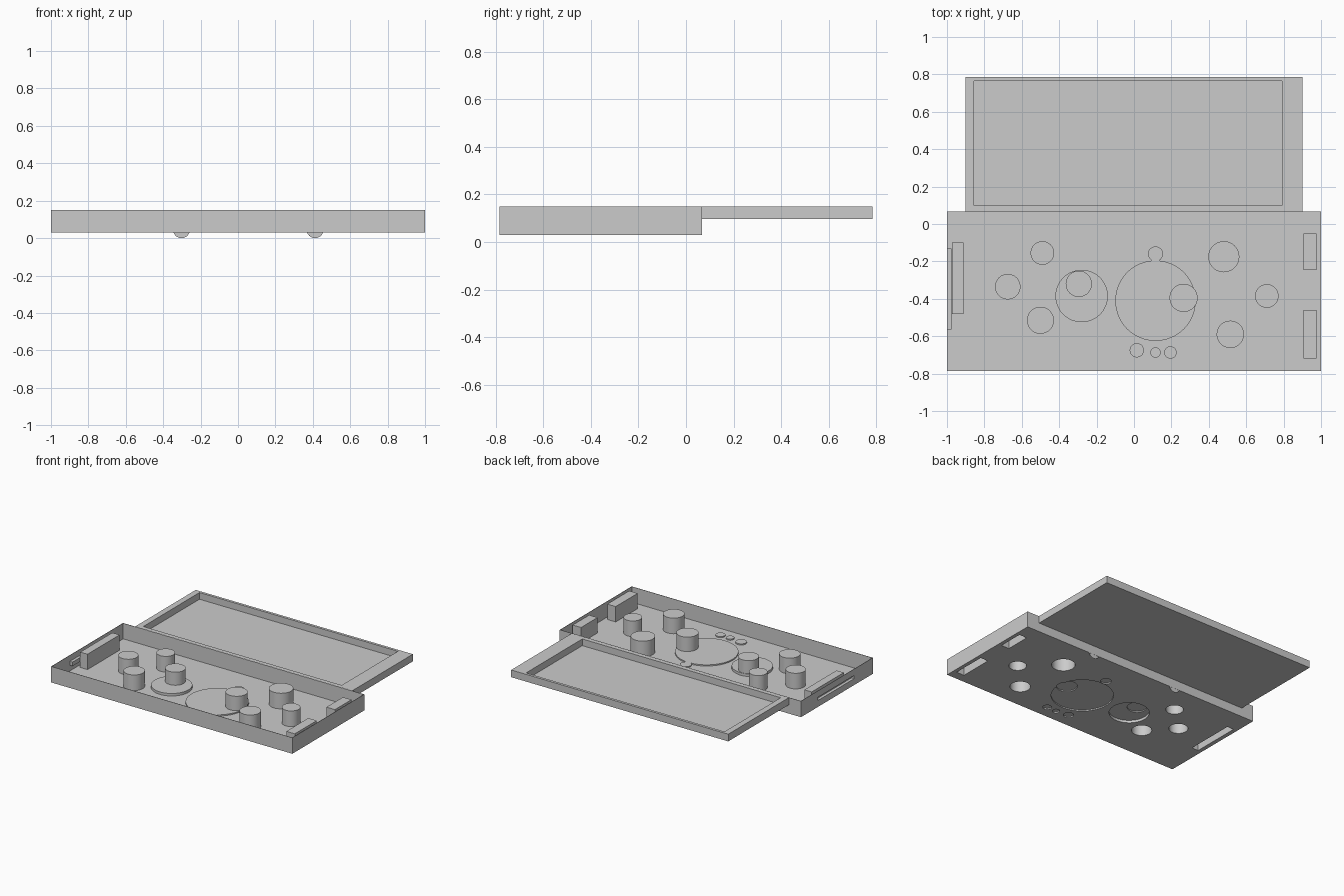
import bpy
import math

if "Cube" in bpy.data.objects:
    bpy.data.objects.remove(bpy.data.objects["Cube"], do_unlink=True)

T = 0.003          # sheet thickness
FLOOR, RIM = 0.03, 0.15

grey = bpy.data.materials.new("plain grey")
grey.use_nodes = True
grey.diffuse_color = (0.6, 0.6, 0.6, 1)
grey.node_tree.nodes["Principled BSDF"].inputs["Base Color"].default_value = (0.6, 0.6, 0.6, 1)


def box(name, x0, x1, y0, y1, z0, z1):
    bpy.ops.mesh.primitive_cube_add(size=1, location=((x0 + x1) / 2, (y0 + y1) / 2, (z0 + z1) / 2))
    ob = bpy.context.object
    ob.name = name
    ob.scale = (x1 - x0, y1 - y0, z1 - z0)
    bpy.ops.object.transform_apply(location=True, rotation=True, scale=True)
    ob.data.materials.append(grey)
    return ob


def cylinder(name, x, y, r, z0, z1):
    bpy.ops.mesh.primitive_cylinder_add(vertices=64, radius=r, depth=z1 - z0, location=(x, y, (z0 + z1) / 2))
    ob = bpy.context.object
    ob.name = name
    bpy.ops.object.transform_apply(location=True, rotation=True, scale=True)
    ob.data.materials.append(grey)
    return ob


def combine(target, tool, operation):
    mod = target.modifiers.new("combine", 'BOOLEAN')
    mod.operation = operation
    mod.solver = 'EXACT'
    mod.object = tool
    bpy.context.view_layer.objects.active = target
    bpy.ops.object.modifier_apply(modifier=mod.name)
    bpy.data.objects.remove(tool, do_unlink=True)


# Round bosses pressed up from the floor: x, y, radius, top height
PADS = [
    (0.115, -0.41, 0.215, 0.042), (0.115, -0.16, 0.04, 0.042),
    (-0.28, -0.385, 0.14, 0.052),
    (0.015, -0.675, 0.038, 0.042), (0.115, -0.687, 0.028, 0.042), (0.195, -0.687, 0.033, 0.042),
]
PEGS = [
    (-0.49, -0.155, 0.063, RIM), (-0.675, -0.335, 0.068, RIM), (-0.5, -0.515, 0.072, RIM),
    (0.48, -0.175, 0.083, RIM), (0.71, -0.385, 0.063, RIM), (0.515, -0.59, 0.073, RIM),
]
# Pegs standing on pads are closed underneath
PAD_PEGS = [(-0.295, -0.32, 0.07, 0.06), (0.265, -0.395, 0.075, 0.05)]
# Rectangular bosses: x0, x1, y0, y1
BARS = [(-0.972, -0.912, -0.48, -0.10), (0.905, 0.975, -0.245, -0.05), (0.905, 0.975, -0.72, -0.46)]
SLOT = (-0.565, -0.13, 0.075, 0.105)

# Open thin-walled tray
tray = box("tray", -1, 1, -0.785, 0.067, FLOOR, RIM)
combine(tray, box("cut", -1 + T, 1 - T, -0.785 + T, 0.067 - T, FLOOR + T, RIM + 0.1), 'DIFFERENCE')

# Add the outside of every boss
base = FLOOR + T / 2
for x, y, r, top in PADS + PEGS:
    combine(tray, cylinder("boss", x, y, r, base, top), 'UNION')
for x, y, r, _ in PAD_PEGS:
    combine(tray, cylinder("boss", x, y, r, base, RIM), 'UNION')
for x0, x1, y0, y1 in BARS:
    combine(tray, box("boss", x0, x1, y0, y1, base, RIM - 0.002), 'UNION')
y0, y1, z0, z1 = SLOT
combine(tray, box("boss", -1 + T / 2, -0.975, y0, y1, z0, z1), 'UNION')

# Hollow the bosses from below and the slot from outside
for x, y, r, top in PADS + PEGS + PAD_PEGS:
    combine(tray, cylinder("cut", x, y, r - T, FLOOR - 0.02, top - T), 'DIFFERENCE')
for x0, x1, b0, b1 in BARS:
    combine(tray, box("cut", x0 + T, x1 - T, b0 + T, b1 - T, FLOOR - 0.02, RIM - 0.002 - T), 'DIFFERENCE')
combine(tray, box("cut", -1.02, -0.975 - T, y0 + T, y1 - T, z0 + T, z1 - T), 'DIFFERENCE')

# Lid lying open behind the tray, with an off-centre recess
lid = box("lid", -0.9, 0.9, 0.068, 0.785, 0.096, RIM)
combine(lid, box("cut", -0.855, 0.79, 0.1, 0.765, 0.1, RIM + 0.1), 'DIFFERENCE')

# Thin round hinge tabs hanging below the back wall
for side, x in (("right", -0.302), ("left", 0.412)):
    bpy.ops.mesh.primitive_cylinder_add(vertices=48, radius=0.045, depth=0.001,
                                        location=(x, 0.0655, 0.045), rotation=(math.pi / 2, 0, 0))
    tab = bpy.context.object
    tab.name = side + "_hinge_tab"
    tab.data.materials.append(grey)

# Smooth round walls, sharp edges
for ob in (tray, lid):
    bpy.ops.object.select_all(action='DESELECT')
    ob.select_set(True)
    bpy.context.view_layer.objects.active = ob
    bpy.ops.object.shade_smooth_by_angle(angle=math.radians(30))
